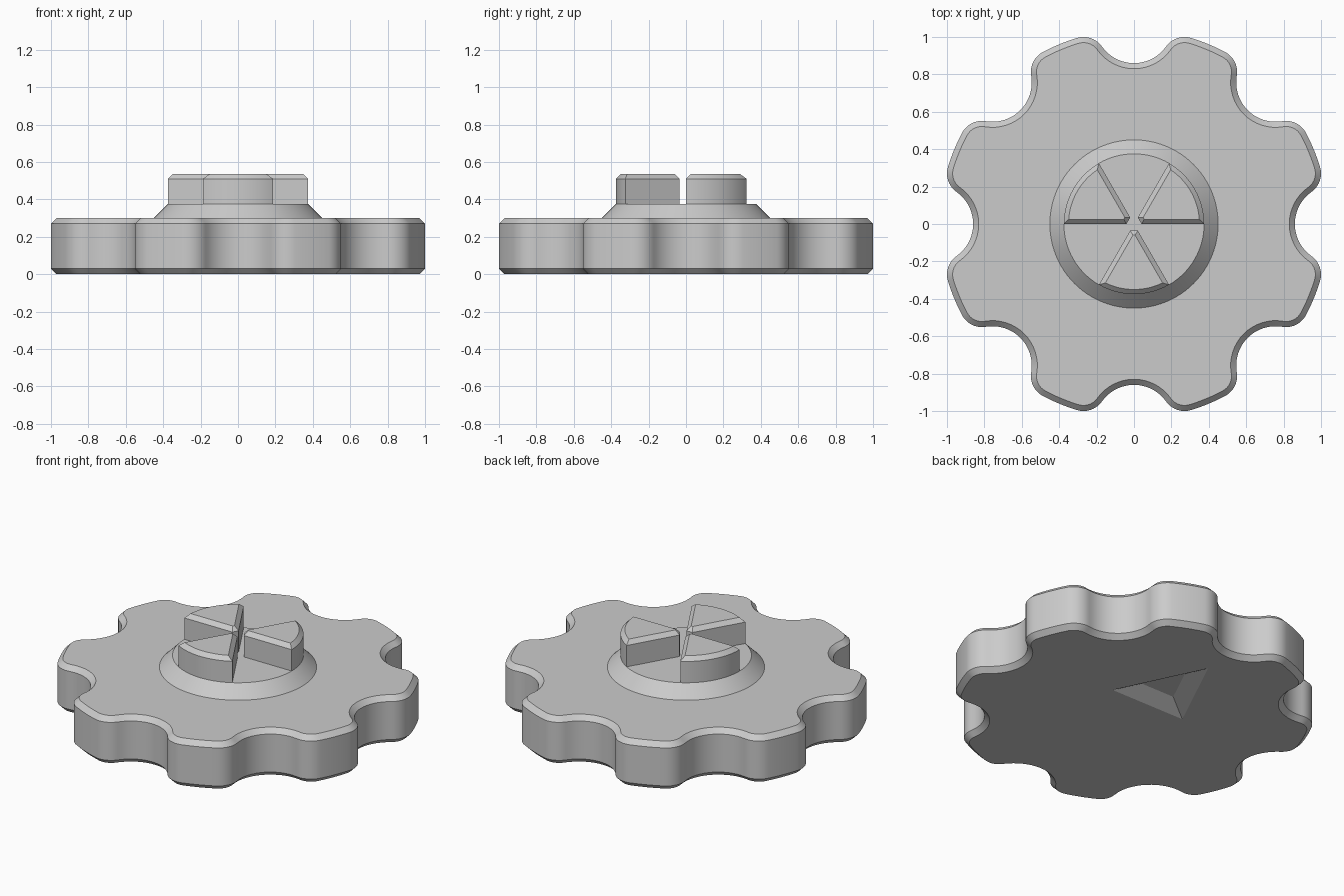
import bpy, bmesh
from math import pi, sin, cos, atan2, asin, hypot, radians, tan

old = bpy.data.objects.get("Cube")
if old:
    bpy.data.objects.remove(old, do_unlink=True)

grey = bpy.data.materials.new("plain grey")
grey.use_nodes = True
colour = (0.6, 0.6, 0.6, 1)
grey.diffuse_color = colour
grey.node_tree.nodes["Principled BSDF"].inputs["Base Color"].default_value = colour


def loft(name, rings):
    """Closed solid through (outline, z) rings with equal point counts."""
    bm = bmesh.new()
    loops = [[bm.verts.new((x, y, z)) for x, y in pts] for pts, z in rings]
    bm.faces.new(loops[0][::-1])
    bm.faces.new(loops[-1])
    for a, b in zip(loops, loops[1:]):
        for i in range(len(a)):
            j = (i + 1) % len(a)
            bm.faces.new((a[i], a[j], b[j], b[i]))
    bmesh.ops.recalc_face_normals(bm, faces=bm.faces)
    mesh = bpy.data.meshes.new(name)
    bm.to_mesh(mesh)
    bm.free()
    mesh.materials.append(grey)
    obj = bpy.data.objects.new(name, mesh)
    bpy.context.collection.objects.link(obj)
    return obj


def smooth(obj):
    bpy.ops.object.select_all(action='DESELECT')
    obj.select_set(True)
    bpy.context.view_layer.objects.active = obj
    bpy.ops.object.shade_smooth_by_angle(angle=radians(30))


def arc(cx, cy, r, a0, a1, n):
    """Arc points without the last one, so arcs chain together."""
    return [(cx + r * cos(a0 + (a1 - a0) * i / n),
             cy + r * sin(a0 + (a1 - a0) * i / n)) for i in range(n)]


def lobed_outline(inset):
    """Eight lobes with rounded corners and scooped finger notches."""
    fx, fy, fr, floor = 0.88, 0.27, 0.12, 0.86
    k = floor - fr
    nx = (fx * fx + fy * fy - k * k) / (2 * (fx - k))    # notch centre
    nr = nx - floor
    phi = atan2(fy, nx - fx)
    ang, dist = atan2(fy, fx), hypot(fx, fy)
    step = pi / 4
    cell = arc(nx, 0, nr + inset, pi + phi, pi - phi, 16)
    cell += arc(fx, fy, fr - inset, -phi, ang, 10)
    cell += arc(0, 0, dist + fr - inset, ang, step - ang, 6)
    cell += arc(dist * cos(step - ang), dist * sin(step - ang),
                fr - inset, step - ang, step + phi, 10)
    return [(x * cos(t) - y * sin(t), x * sin(t) + y * cos(t))
            for t in (i * step for i in range(8)) for x, y in cell]


def wedge_outline(turn, inset):
    """Sixty degree sector with a blunt tip, inset on every side."""
    r, tip = 0.375 - inset, 0.035 + inset
    half = pi / 6 - asin(inset / r)
    v = tip * tan(pi / 6) - inset / cos(pi / 6)
    pts = arc(0, 0, r, -half, half, 16)
    pts += [(r * cos(half), r * sin(half)), (tip, v), (tip, -v)]
    return [(x * cos(turn) - y * sin(turn), x * sin(turn) + y * cos(turn))
            for x, y in pts]


def triangle(inset):
    """Pointer triangle aimed at the back."""
    w, y0, y1 = 0.26, 0.12, 0.66
    slope = atan2(y1 - y0, w)
    base = w - inset / tan(slope / 2)
    return [(-base, y0 + inset), (base, y0 + inset), (0, y1 - inset / cos(slope))]


# Lobed wheel with chamfered rims
wheel = loft("wheel", [(lobed_outline(0.03), 0), (lobed_outline(0), 0.03),
                       (lobed_outline(0), 0.27), (lobed_outline(0.03), 0.3)])

# Sloped triangular recess in the underside
cutter = loft("recess_cutter", [(triangle(-0.09), -0.055), (triangle(0.09), 0.055)])
cutter.hide_render = True
cutter.hide_viewport = True
cut = wheel.modifiers.new("recess", 'BOOLEAN')
cut.operation = 'DIFFERENCE'
cut.solver = 'EXACT'
cut.object = cutter
bpy.context.view_layer.objects.active = wheel
bpy.ops.object.modifier_apply(modifier=cut.name)
bpy.data.objects.remove(cutter, do_unlink=True)
smooth(wheel)

# Conical hub
hub = loft("hub", [(arc(0, 0, r, 0, 2 * pi, 96), z)
                   for r, z in ((0.45, 0.25), (0.45, 0.3), (0.375, 0.375))])
smooth(hub)

# Three chamfered coupling wedges on the hub
for name, degrees in (("right", 30), ("left", 150), ("front", 270)):
    turn = radians(degrees)
    wedge = loft(name + "_wedge", [(wedge_outline(turn, 0), 0.36),
                                   (wedge_outline(turn, 0), 0.51),
                                   (wedge_outline(turn, 0.025), 0.535)])
    smooth(wedge)
